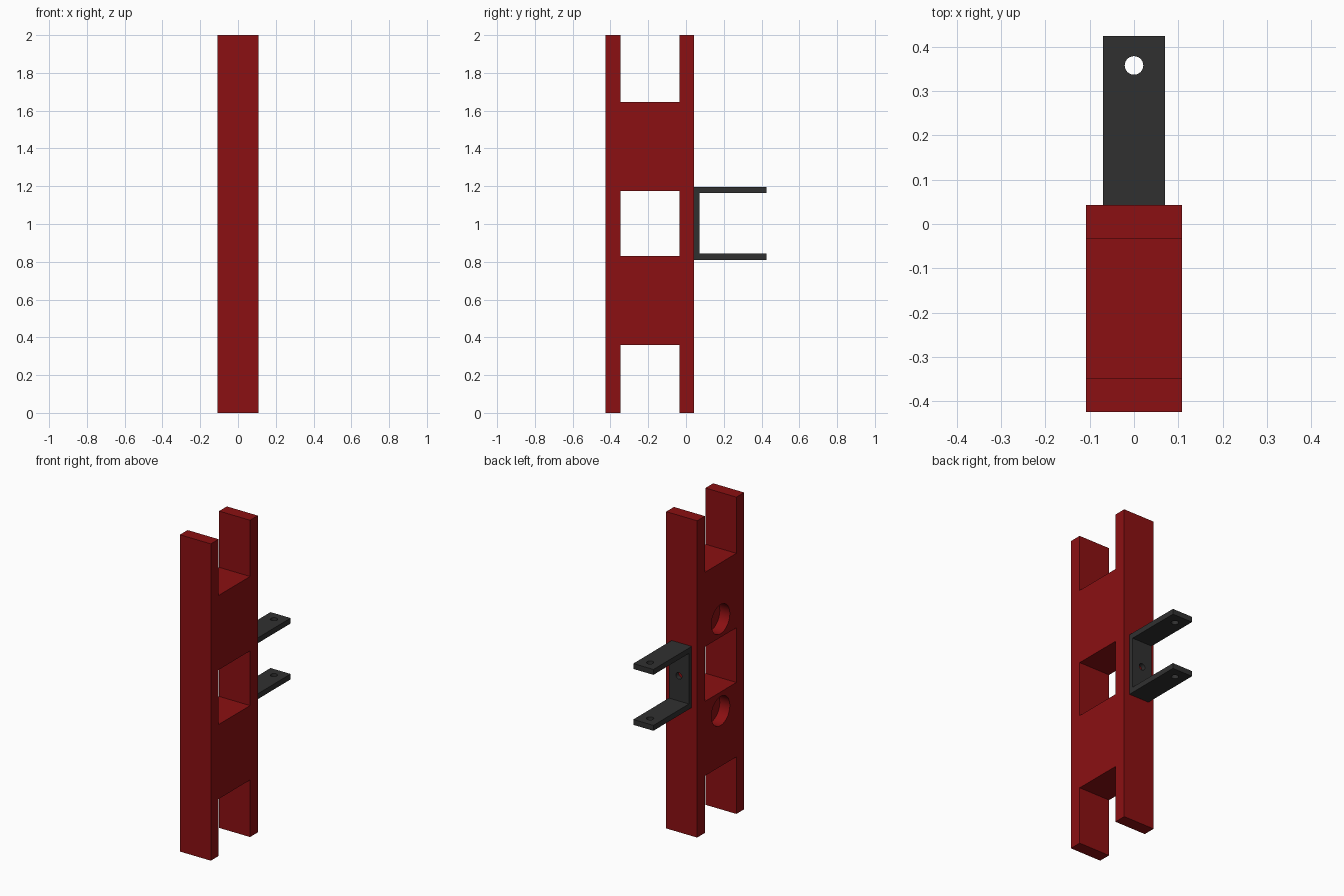
import bpy, math

if "Cube" in bpy.data.objects:
    bpy.data.objects.remove(bpy.data.objects["Cube"])

def material(name, color):
    m = bpy.data.materials.new(name)
    m.diffuse_color = (*color, 1)
    m.use_nodes = True
    m.node_tree.nodes["Principled BSDF"].inputs["Base Color"].default_value = m.diffuse_color
    return m

def box(name, x, y, z):
    """Box from (min, max) ranges."""
    bpy.ops.mesh.primitive_cube_add(size=1, location=[sum(r) / 2 for r in (x, y, z)])
    o = bpy.context.object
    o.name = name
    o.scale = [r[1] - r[0] for r in (x, y, z)]
    bpy.ops.object.transform_apply(location=True, rotation=True, scale=True)
    return o

def rod(radius, depth, loc, rot=(0, 0, 0)):
    bpy.ops.mesh.primitive_cylinder_add(vertices=32, radius=radius, depth=depth,
                                        location=loc, rotation=rot)
    return bpy.context.object

def cut(target, cutters):
    bpy.ops.object.select_all(action='DESELECT')
    bpy.context.view_layer.objects.active = target
    target.select_set(True)
    for c in cutters:
        mod = target.modifiers.new("cut", 'BOOLEAN')
        mod.operation, mod.solver, mod.object = 'DIFFERENCE', 'EXACT', c
        bpy.ops.object.modifier_apply(modifier=mod.name)
        bpy.data.objects.remove(c)
    bpy.ops.object.shade_smooth_by_angle(angle=math.radians(30))

red = material("red_paint", (0.26, 0.005, 0.006))
dark = material("dark_metal", (0.03, 0.03, 0.03))
W = 0.108

# Upright: solid beam with open ends, a central window and two blind side recesses
upright = box("upright", (-W, W), (-0.425, 0.043), (0, 2))
slots = [box("slot", (-1, 1), (-0.348, -0.034), z)
         for z in ((-0.5, 0.36), (0.83, 1.175), (1.645, 2.5))]
recesses = [rod(0.092, 0.14, (-W, -0.191, z), (0, math.pi / 2, 0)) for z in (0.71, 1.29)]
cut(upright, slots + recesses)
upright.data.materials.clear()
upright.data.materials.append(red)

# Bracket: U channel with a pin hole through both arms and a bolt hole in the back plate
bracket = box("bracket", (-0.07, 0.07), (0.043, 0.425), (0.81, 1.197))
gap = box("gap", (-1, 1), (0.071, 1), (0.844, 1.163))
pin_hole = rod(0.021, 2, (0, 0.358, 1))
bolt_hole = rod(0.021, 0.2, (0, 0.06, 1.003), (math.pi / 2, 0, 0))
cut(bracket, [gap, pin_hole, bolt_hole])
bracket.data.materials.clear()
bracket.data.materials.append(dark)
